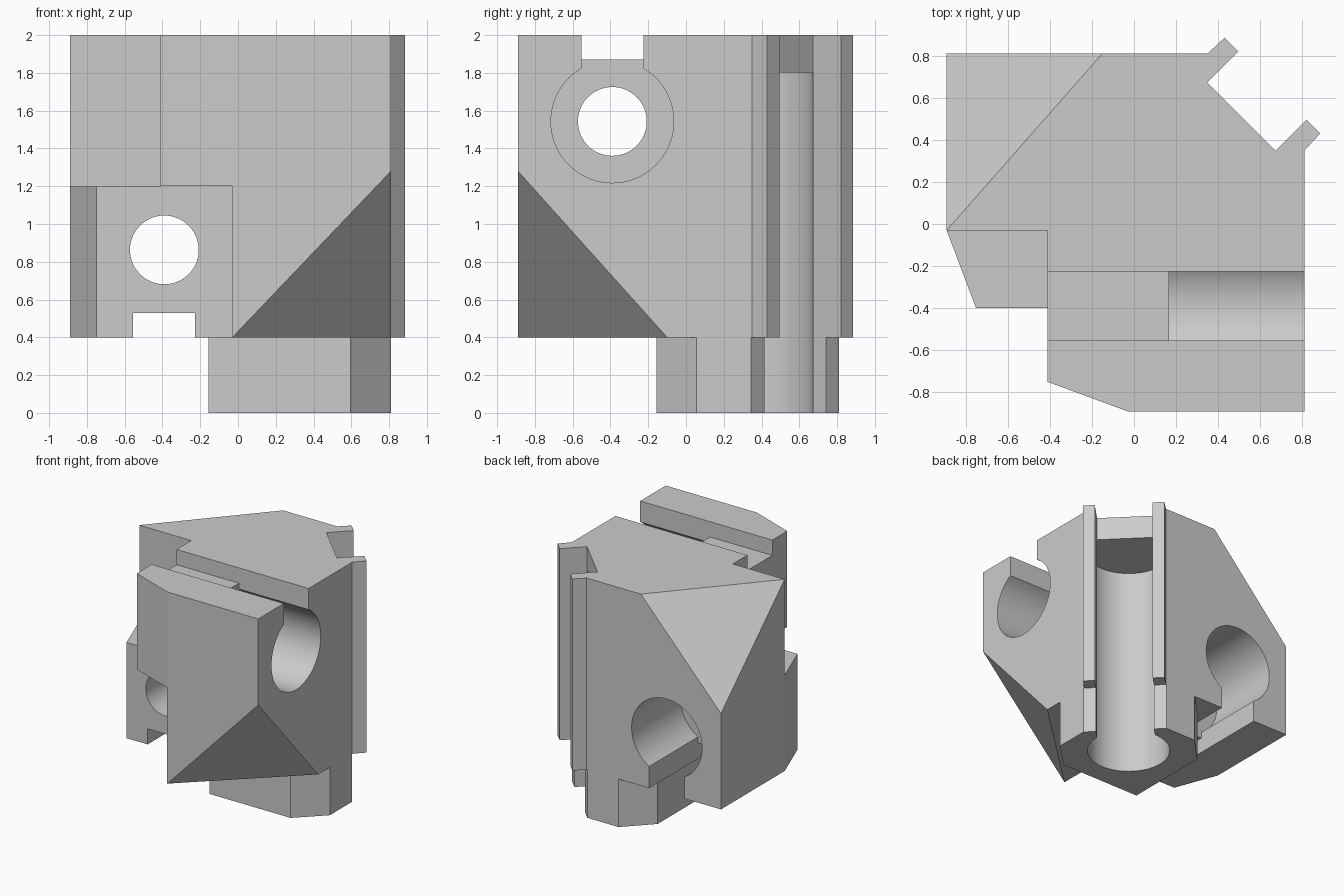
import bpy, bmesh
from math import radians
from mathutils import Vector, Matrix

old = bpy.data.objects.get("Cube")
if old:
    bpy.data.objects.remove(old, do_unlink=True)

grey = bpy.data.materials.new("light_grey_plastic")
grey.use_nodes = True
colour = (0.6, 0.6, 0.6, 1)
grey.diffuse_color = colour
grey.node_tree.nodes["Principled BSDF"].inputs["Base Color"].default_value = colour


def add(name, bm):
    bmesh.ops.recalc_face_normals(bm, faces=bm.faces)
    mesh = bpy.data.meshes.new(name)
    bm.to_mesh(mesh)
    bm.free()
    mesh.materials.append(grey)
    ob = bpy.data.objects.new(name, mesh)
    bpy.context.collection.objects.link(ob)
    return ob


def prism(name, outline, low, high, axis=2, cuts=()):
    """Extrude an outline along an axis, then slice off corners given by three points."""
    def place(p):
        p = list(p)
        p.insert(axis, low)
        return p
    offset = Vector((0, 0, 0))
    offset[axis] = high - low
    bm = bmesh.new()
    base = bm.faces.new([bm.verts.new(place(p)) for p in outline])
    top = bmesh.ops.extrude_face_region(bm, geom=[base])["geom"]
    bmesh.ops.translate(bm, vec=offset, verts=[v for v in top if isinstance(v, bmesh.types.BMVert)])
    bmesh.ops.recalc_face_normals(bm, faces=bm.faces)
    for points in cuts:
        a, b, c = map(Vector, points)
        n = (b - a).cross(c - a).normalized()
        if n.dot(Vector((0, 0, 1.2)) - a) > 0:
            n = -n
        bmesh.ops.bisect_plane(bm, geom=bm.verts[:] + bm.edges[:] + bm.faces[:],
                               plane_co=a, plane_no=n, clear_outer=True, dist=1e-5)
        bmesh.ops.holes_fill(bm, edges=[e for e in bm.edges if e.is_boundary])
    return add(name, bm)


def notch(name, x, y, low, high):
    """Box cutter reaching from outside the front left corner to x and y."""
    return prism(name, [(-1.3, -1.3), (x, -1.3), (x, y), (-1.3, y)], low, high)


def bore(name, start, end, radius):
    start, end = Vector(start), Vector(end)
    axis = end - start
    bm = bmesh.new()
    turn = axis.to_track_quat('Z', 'Y').to_matrix().to_4x4()
    bmesh.ops.create_cone(bm, cap_ends=True, segments=72, radius1=radius, radius2=radius,
                          depth=axis.length, matrix=Matrix.Translation((start + end) / 2) @ turn)
    return add(name, bm)


def stepped_slot(name, axis, side, floor, deep, outside):
    """Slot cutter that gets deeper where it opens into the wide socket."""
    profile = [(-1.2, floor), (0.166, floor), (0.166, deep), (1.3, deep), (1.3, outside), (-1.2, outside)]
    return prism(name, profile, side - 0.164, side + 0.164, axis)


def combine(target, other, operation):
    mod = target.modifiers.new(other.name, 'BOOLEAN')
    mod.operation, mod.solver, mod.object = operation, 'EXACT', other
    bpy.context.view_layer.objects.active = target
    bpy.ops.object.modifier_apply(modifier=mod.name)
    bpy.data.objects.remove(other, do_unlink=True)


# Main block with a solid rail ridge on the back corner and two sliced corners
bracket = prism("corner_bracket",
                [(0.81, -0.89), (0.81, 0.35), (0.885, 0.43), (0.43, 0.885), (0.35, 0.81), (-0.89, 0.81),
                 (-0.89, -0.03), (-0.69, -0.559), (-0.60, -0.68), (-0.03, -0.89)], 0.4, 2.0,
                cuts=[((-0.03, -0.89, 0.4), (0.81, -0.10, 0.4), (0.81, -0.89, 1.28)),
                      ((-0.89, -0.03, 2), (-0.15, 0.81, 2), (-0.89, 0.81, 1.2))])

# Foot that carries the vertical bore
foot = prism("foot", [(-0.155, -0.155), (0.595, -0.155), (0.81, 0.055), (0.81, 0.345),
                      (0.345, 0.81), (0.055, 0.81), (-0.155, 0.595)], 0, 0.5)
combine(bracket, foot, 'UNION')

cutters = [
    # Steps that separate the upper and lower clamp blocks
    notch("upper_notch", -0.41, -0.031, 1.199, 2.3),
    notch("lower_notch", -0.031, -0.40, 0.2, 1.2),
    # Channel between the rail fins, and the vertical bore
    prism("diagonal_slot", [(0.672, 0.347), (1.172, 0.847), (0.847, 1.172), (0.347, 0.672)], -0.2, 2.3),
    bore("vertical_bore", (0.347, 0.347, -0.2), (0.347, 0.347, 1.803), 0.325),
    # Upper clamp, open at the top
    bore("upper_hole", (-1.2, -0.39, 1.543), (1.2, -0.39, 1.543), 0.182),
    bore("upper_socket", (0.165, -0.39, 1.543), (1.2, -0.39, 1.543), 0.325),
    stepped_slot("upper_slot", 1, -0.389, 1.872, 1.6, 2.3),
    # Lower clamp, open underneath
    bore("lower_hole", (-0.39, -1.2, 0.863), (-0.39, 1.2, 0.863), 0.182),
    bore("lower_socket", (-0.39, 0.165, 0.863), (-0.39, 1.2, 0.863), 0.325),
    stepped_slot("lower_slot", 0, -0.391, 0.53, 0.8, 0.2),
]
for cutter in cutters:
    combine(bracket, cutter, 'DIFFERENCE')

# Smooth bores, sharp edges elsewhere
bpy.ops.object.select_all(action='DESELECT')
bracket.select_set(True)
bpy.context.view_layer.objects.active = bracket
bpy.ops.object.shade_smooth_by_angle(angle=radians(15))
